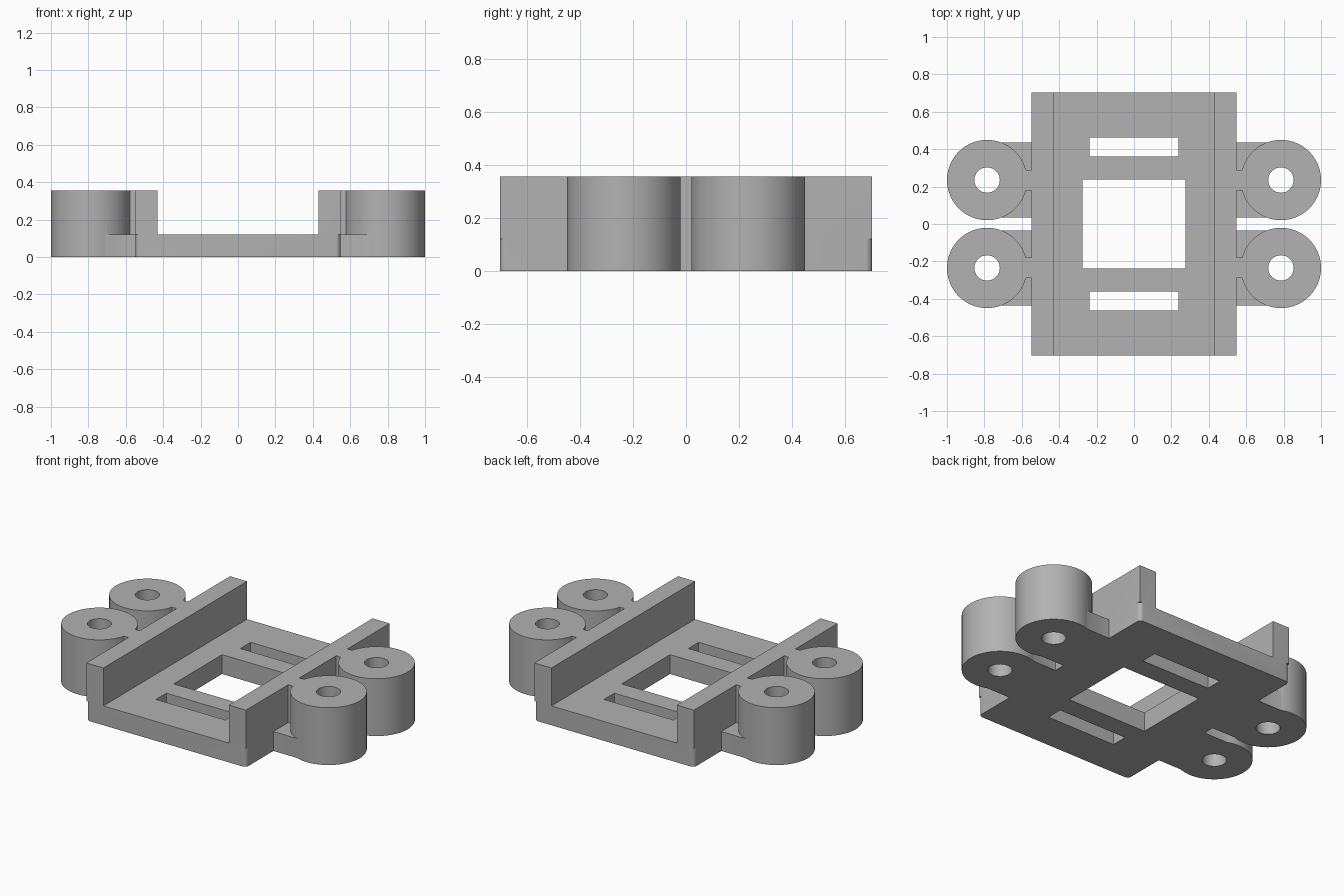
import bpy, bmesh, math

if "Cube" in bpy.data.objects:
    bpy.data.objects.remove(bpy.data.objects["Cube"])

PLATE_T, HEIGHT = 0.12, 0.355
HALF_X, HALF_Y, WALL_IN = 0.547, 0.703, 0.43
BOSS_X, BOSS_Y, BOSS_R, HOLE_R = 0.7855, 0.235, 0.2145, 0.068

grey = bpy.data.materials.new("mid grey")
grey.diffuse_color = (0.445, 0.445, 0.445, 1)
grey.use_nodes = True
grey.node_tree.nodes["Principled BSDF"].inputs["Base Color"].default_value = grey.diffuse_color


def rect(x0, x1, y0, y1):
    return [(x0, y0), (x1, y0), (x1, y1), (x0, y1)]


def arc(cx, cy, r, a0, a1, n):
    return [(cx + r * math.cos(a0 + (a1 - a0) * i / n),
             cy + r * math.sin(a0 + (a1 - a0) * i / n)) for i in range(n + 1)]


def prism(name, outline, z0, z1):
    """Extrude a counter-clockwise outline from z0 to z1."""
    bm = bmesh.new()
    face = bm.faces.new([bm.verts.new((x, y, z0)) for x, y in outline])
    top = bmesh.ops.extrude_face_region(bm, geom=[face])["geom"]
    bmesh.ops.translate(bm, vec=(0, 0, z1 - z0),
                        verts=[v for v in top if isinstance(v, bmesh.types.BMVert)])
    bmesh.ops.recalc_face_normals(bm, faces=bm.faces)
    mesh = bpy.data.meshes.new(name)
    bm.to_mesh(mesh)
    bm.free()
    mesh.materials.append(grey)
    ob = bpy.data.objects.new(name, mesh)
    bpy.context.collection.objects.link(ob)
    return ob


def combine(target, other, operation):
    """Apply a boolean and discard the second solid."""
    mod = target.modifiers.new("combine", 'BOOLEAN')
    mod.operation, mod.solver, mod.object = operation, 'EXACT', other
    bpy.context.view_layer.objects.active = target
    bpy.ops.object.modifier_apply(modifier=mod.name)
    bpy.data.objects.remove(other)


# Base plate with small rounded corners
r = 0.025
outline = []
for i, (sx, sy) in enumerate([(1, 1), (-1, 1), (-1, -1), (1, -1)]):
    a = i * math.pi / 2
    outline += arc(sx * (HALF_X - r), sy * (HALF_Y - r), r, a, a + math.pi / 2, 6)
bracket = prism("mounting_bracket", outline, 0, PLATE_T)

# Central window and two strap slots
for hx, y0, y1 in [(0.275, -0.237, 0.237), (0.238, 0.362, 0.463), (0.238, -0.463, -0.362)]:
    combine(bracket, prism("opening", rect(-hx, hx, y0, y1), -0.1, 0.3), 'DIFFERENCE')

for s in (-1, 1):
    # Side wall along the plate edge
    x0, x1 = sorted((s * WALL_IN, s * HALF_X))
    combine(bracket, prism("side_wall", rect(x0, x1, -HALF_Y, HALF_Y), PLATE_T, HEIGHT), 'UNION')
    for cy in (-BOSS_Y, BOSS_Y):
        # Low tab joining the boss to the plate
        x0, x1 = sorted((s * 0.5, s * 0.71))
        combine(bracket, prism("tab", rect(x0, x1, cy - 0.2, cy + 0.2), 0, PLATE_T), 'UNION')
        # Round boss with a narrow neck into the wall
        a = math.asin(0.055 / BOSS_R)
        key = arc(BOSS_X, cy, BOSS_R, -math.pi + a, math.pi - a, 64)
        key += [(0.5, cy + 0.055), (0.5, cy - 0.055)]
        combine(bracket, prism("boss", [(s * x, y) for x, y in key], 0, HEIGHT), 'UNION')
        # Screw hole
        ring = arc(s * BOSS_X, cy, HOLE_R, 0, 2 * math.pi, 40)[:-1]
        combine(bracket, prism("screw_hole", ring, -0.1, 0.5), 'DIFFERENCE')

# Smooth the round surfaces, keep edges crisp
bpy.ops.object.select_all(action='DESELECT')
bracket.select_set(True)
bpy.context.view_layer.objects.active = bracket
bpy.ops.object.shade_smooth_by_angle(angle=math.radians(30))
